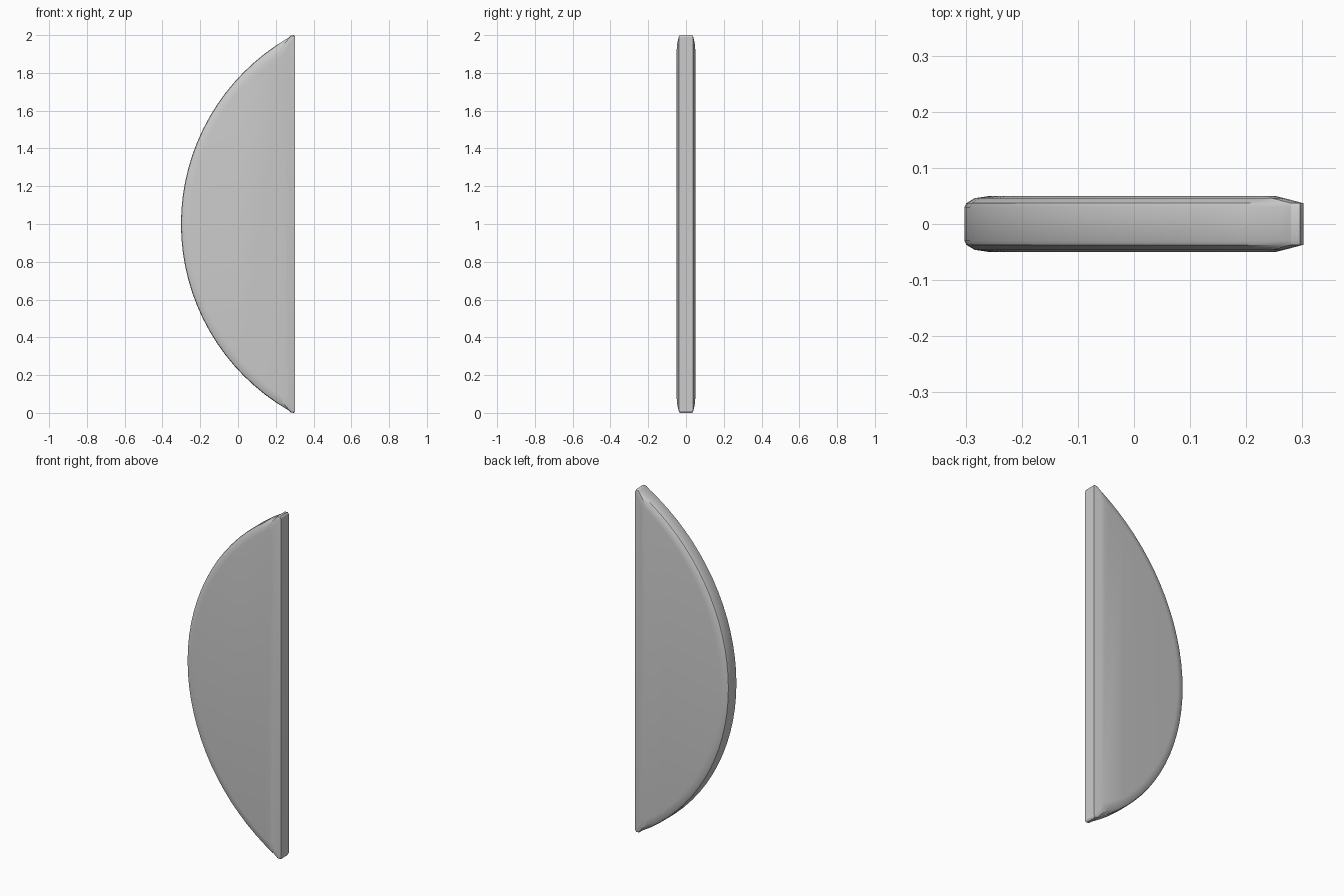
import bpy, bmesh, math

if "Cube" in bpy.data.objects:
    bpy.data.objects.remove(bpy.data.objects["Cube"])

APEX, TIP_X, TIP_Z = -0.302, 0.265, 0.985
SAG = TIP_X - APEX
R = (TIP_Z ** 2 + SAG ** 2) / (2 * SAG)
CX = APEX + R
STEPS = 32


def outline(arc_inset, chord_inset):
    """Half-moon outline: curved edge, blunted tips and straight edge."""
    r, end_x = R - arc_inset, TIP_X - chord_inset
    a = math.acos((CX - end_x) / r)
    pts = []
    for i in range(STEPS + 1):
        t = a - 2 * a * i / STEPS
        pts.append((CX - r * math.cos(t), 1 + r * math.sin(t)))
    h = r * math.sin(a)
    corner = [(0.280, 0.013), (0.296, 0.015), (0.302, 0.005)]
    low = [(x - chord_inset, 1 - h - dz) for x, dz in corner]
    high = [(x - chord_inset, 1 + h + dz) for x, dz in reversed(corner)]
    return pts + low + high


# Cross-section rings: y, inset of curved edge, inset of straight edge
sections = [(0.050, 0.045, 0.050), (0.046, 0.018, 0.034), (0.037, 0.003, 0.0),
            (0.030, 0.0, 0.0)]
sections += [(-y, a, c) for y, a, c in reversed(sections)]

# Half-moon plate with bevelled rim
bm = bmesh.new()
rings = [[bm.verts.new((x, y, z)) for x, z in outline(a, c)]
         for y, a, c in sections]
n = len(rings[0])
for top, bottom in zip(rings, rings[1:]):
    for i in range(n):
        j = (i + 1) % n
        bm.faces.new((top[i], top[j], bottom[j], bottom[i]))
bm.faces.new(rings[0])
bm.faces.new(rings[-1])
bmesh.ops.recalc_face_normals(bm, faces=bm.faces)

mesh = bpy.data.meshes.new("half_moon_plate")
bm.to_mesh(mesh)
bm.free()
plate = bpy.data.objects.new("half_moon_plate", mesh)
bpy.context.collection.objects.link(plate)
bpy.context.view_layer.objects.active = plate
plate.select_set(True)
bpy.ops.object.shade_smooth_by_angle(angle=math.radians(30))
